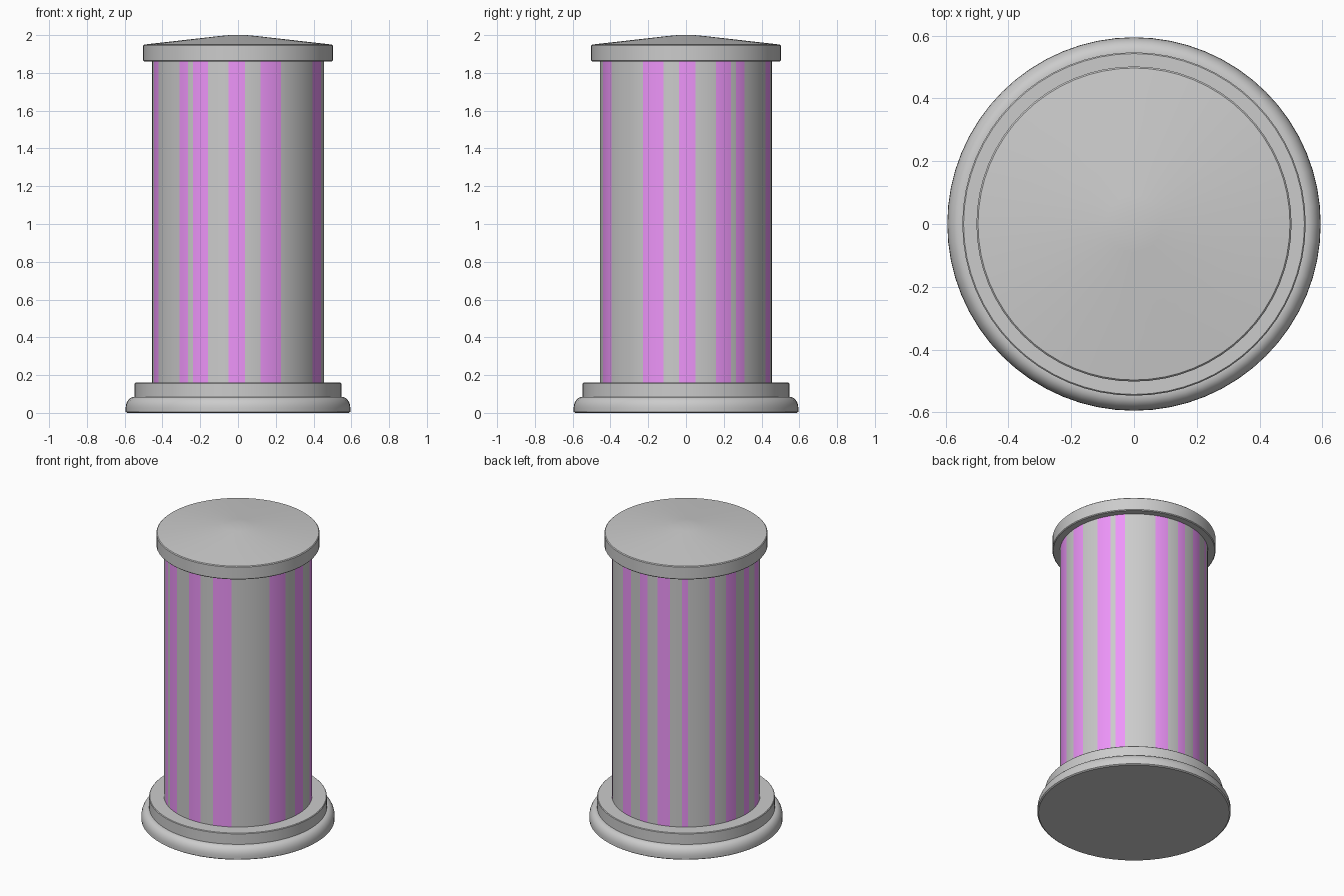
import bpy, bmesh, math

if "Cube" in bpy.data.objects:
    bpy.data.objects.remove(bpy.data.objects["Cube"])

SEG = 64


def finish(name, bm, angle=30):
    bmesh.ops.recalc_face_normals(bm, faces=bm.faces)
    mesh = bpy.data.meshes.new(name)
    bm.to_mesh(mesh)
    bm.free()
    ob = bpy.data.objects.new(name, mesh)
    bpy.context.collection.objects.link(ob)
    bpy.context.view_layer.objects.active = ob
    ob.select_set(True)
    bpy.ops.object.shade_smooth_by_angle(angle=math.radians(angle))
    ob.select_set(False)
    return ob


def ring(bm, r, z, angles):
    # Angles run from the front (-y) towards the right (+x)
    return [bm.verts.new((r * math.sin(a), -r * math.cos(a), z)) for a in angles]


def lathe(name, profile, angles, angle=30):
    bm = bmesh.new()
    rings = [ring(bm, r, z, angles) for r, z in profile]
    n = len(angles)
    for lo, hi in zip(rings, rings[1:]):
        for i in range(n):
            j = (i + 1) % n
            bm.faces.new((lo[i], lo[j], hi[j], hi[i]))
    bm.faces.new(rings[0])
    bm.faces.new(rings[-1])
    return finish(name, bm, angle)


even = [2 * math.pi * i / SEG for i in range(SEG)]

# Base: rounded plinth and a straight step above it
plinth = [(0.587, 0.0), (0.595, 0.006), (0.595, 0.025)]
plinth += [(0.55 + 0.045 * math.cos(t), 0.025 + 0.06 * math.sin(t))
           for t in (math.radians(15 * k) for k in range(1, 7))]
lathe("base_plinth", plinth, even)
lathe("base_step", [(0.547, 0.08), (0.547, 0.156), (0.543, 0.16)], even)

# Cap: rim with a shallow conical top
lathe("cap", [(0.497, 1.86), (0.502, 1.865), (0.502, 1.945), (0.497, 1.95),
              (0.09, 1.996), (0.045, 2.0)], even)

# Drum: stripes are mirrored about the 45 degree direction
half = [(15.2, 29.8), (40.2, 51.4), (65.4, 76.6), (80.5, 88.0),
        (112.0, 122.3), (131.6, 138.5), (147.5, 157.5), (167.0, 171.5)]
stripes = sorted([(45 + a, 45 + b) for a, b in half] +
                 [((45 - b) % 360, (45 - a) % 360) for a, b in half])
edges = sorted(d % 360 for s in stripes for d in s)
degrees = []
for a, b in zip(edges, edges[1:] + [edges[0] + 360]):
    n = math.ceil((b - a) / 6)
    degrees += [a + (b - a) * k / n for k in range(n)]
drum = lathe("striped_drum", [(0.456, 0.15), (0.456, 1.87)],
             [math.radians(d) for d in degrees])

purple = bpy.data.materials.new("purple")
purple.diffuse_color = (0.85, 0.3, 0.95, 1)
purple.use_nodes = True
purple.node_tree.nodes["Principled BSDF"].inputs["Base Color"].default_value = purple.diffuse_color
drum.data.materials.append(None)
drum.data.materials.append(purple)
for p in drum.data.polygons:
    if abs(p.normal.z) < 0.5:
        d = math.degrees(math.atan2(p.center.x, -p.center.y)) % 360
        p.material_index = int(any((d - a) % 360 < (b - a) % 360 for a, b in stripes))
